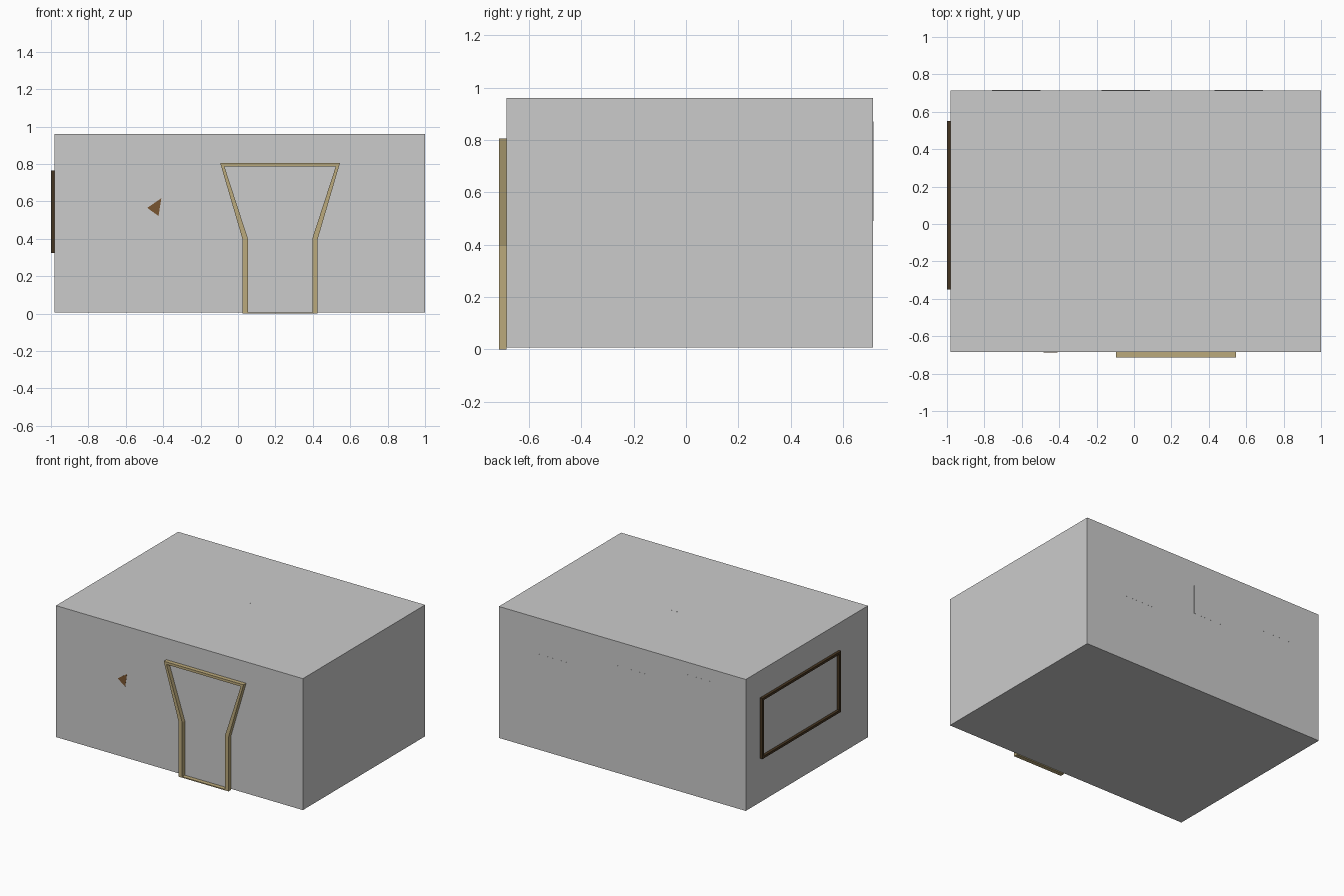
import bpy, bmesh, math

if "Cube" in bpy.data.objects:
    bpy.data.objects.remove(bpy.data.objects["Cube"])

def material(name, rgb):
    m = bpy.data.materials.new(name)
    m.diffuse_color = (*rgb, 1)
    m.use_nodes = True
    m.node_tree.nodes["Principled BSDF"].inputs["Base Color"].default_value = m.diffuse_color
    return m

TAN = material("tan_wood", (0.50, 0.40, 0.20))
DARK = material("dark_wood", (0.06, 0.035, 0.015))
BROWN = material("brown_wood", (0.19, 0.09, 0.03))

def finish(name, bm, mat=None):
    bmesh.ops.recalc_face_normals(bm, faces=bm.faces)
    me = bpy.data.meshes.new(name)
    bm.to_mesh(me)
    bm.free()
    ob = bpy.data.objects.new(name, me)
    bpy.context.collection.objects.link(ob)
    if mat:
        me.materials.append(mat)
    return ob

def box(name, lo, hi, mat=None):
    bm = bmesh.new()
    bmesh.ops.create_cube(bm, size=1)
    for v in bm.verts:
        v.co = [lo[i] + (v.co[i] + 0.5) * (hi[i] - lo[i]) for i in range(3)]
    return finish(name, bm, mat)

def frame(name, outer, inner, place, near, far, mat):
    """Closed ring between two outlines, extruded from near to far."""
    bm = bmesh.new()
    rings = [[bm.verts.new(place(a, b, d)) for a, b in pts]
             for pts, d in ((outer, near), (inner, near), (inner, far), (outer, far))]
    n = len(outer)
    for r in range(4):
        p, q = rings[r], rings[(r + 1) % 4]
        for i in range(n):
            j = (i + 1) % n
            bm.faces.new((p[i], p[j], q[j], q[i]))
    return finish(name, bm, mat)

def rect(a0, a1, b0, b1, inset=0):
    return [(a0 + inset, b0 + inset), (a1 - inset, b0 + inset),
            (a1 - inset, b1 - inset), (a0 + inset, b1 - inset)]

FRONT, BACK, LEFT, TOP = -0.685, 0.715, -0.98, 0.96

# Room shell
box("room_shell", (LEFT, FRONT, 0.007), (1.0, BACK, TOP))

# Flared door frame, mirrored about the door centre
CX = 0.225
def door_outline(half):
    return [(CX - w, z) for w, z in half] + [(CX + w, z) for w, z in reversed(half)]
frame("door_frame",
      door_outline([(0.2, 0), (0.2, 0.395), (0.32, 0.805)]),
      door_outline([(0.172, 0.007), (0.172, 0.4), (0.298, 0.787)]),
      lambda x, z, d: (x, d, z), -0.715, FRONT, TAN)

# Window frame on the left wall
frame("window_frame", rect(-0.35, 0.55, 0.325, 0.765), rect(-0.35, 0.55, 0.325, 0.765, 0.017),
      lambda y, z, d: (d, y, z), -1.0, LEFT, DARK)

# Three stepped panels flush with the back wall
for i, x in enumerate((0.56, -0.045, -0.63)):
    z = 0.595 + i * 0.085
    box(f"back_panel_{i + 1}", (x - 0.13, BACK - 0.02, z - 0.105), (x + 0.13, BACK + 0.0004, z + 0.105))

# Ceiling lamp mount, flush with the roof
bm = bmesh.new()
bmesh.ops.create_cone(bm, cap_ends=True, segments=12, radius1=0.033, radius2=0.033, depth=0.02)
finish("ceiling_mount", bm).location = (0.015, 0.088, TOP - 0.0096)

# Corner of a wooden board showing through the front wall
bm = bmesh.new()
tip = bm.faces.new([bm.verts.new((x, FRONT - 0.001, z))
                    for x, z in ((-0.485, 0.565), (-0.425, 0.522), (-0.41, 0.617))])
ext = bmesh.ops.extrude_face_region(bm, geom=[tip])
bmesh.ops.translate(bm, vec=(0, 0.02, 0),
                    verts=[g for g in ext["geom"] if isinstance(g, bmesh.types.BMVert)])
finish("board_corner", bm, BROWN)
